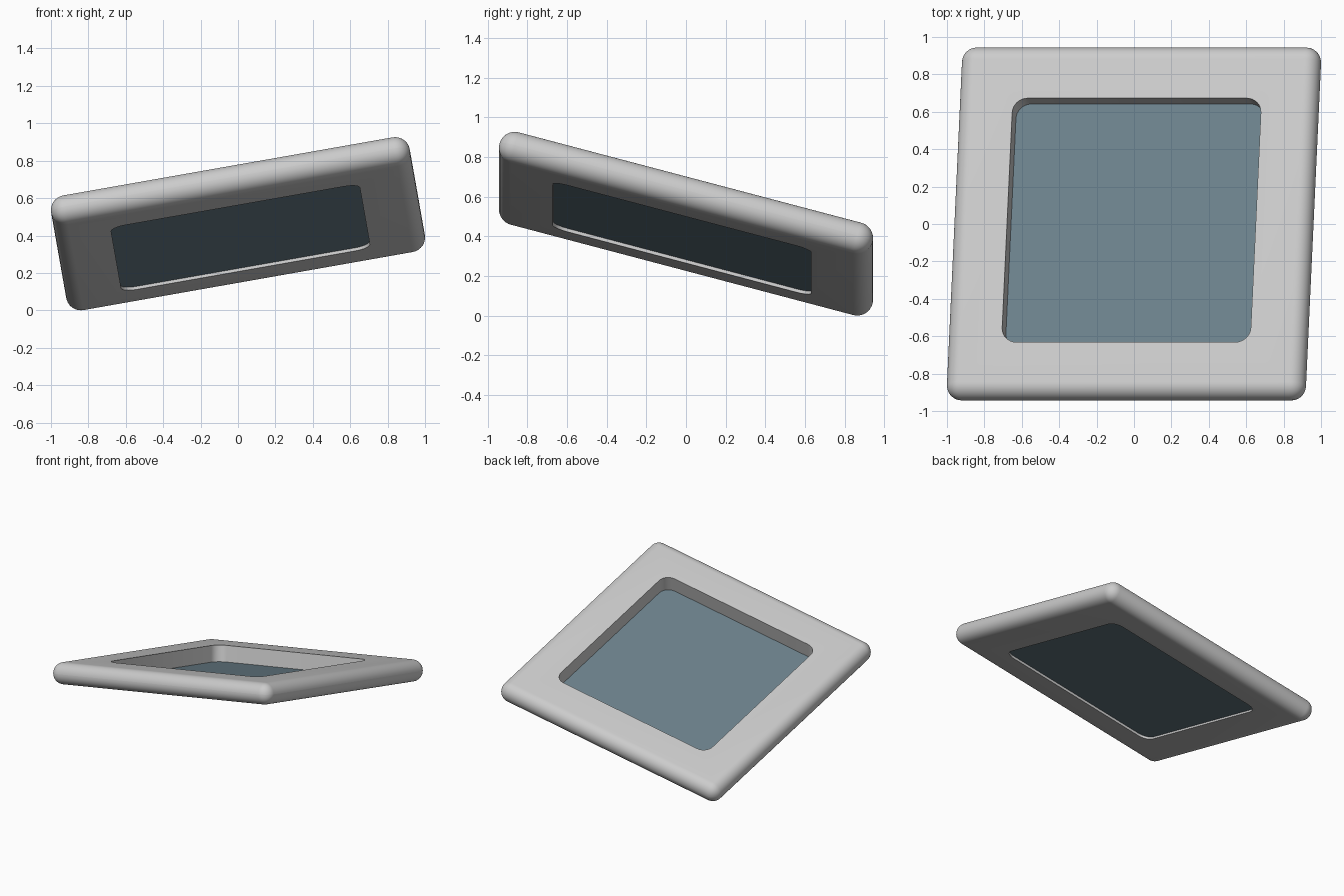
import bpy, bmesh
from math import radians

if "Cube" in bpy.data.objects:
    bpy.data.objects.remove(bpy.data.objects["Cube"])

TILT = (radians(-15), radians(-10), 0)
CENTRE = (0, 0, 0.463)


def box(name, size, z=0, corner=0):
    """Box in the tilted frame; corner rounds only the upright edges."""
    bm = bmesh.new()
    bmesh.ops.create_cube(bm, size=1)
    bmesh.ops.scale(bm, vec=size, verts=bm.verts)
    bmesh.ops.translate(bm, vec=(0, 0, z), verts=bm.verts)
    if corner:
        upright = [e for e in bm.edges
                   if abs(e.verts[0].co.z - e.verts[1].co.z) > 1e-4]
        bmesh.ops.bevel(bm, geom=upright, offset=corner, segments=8,
                        profile=0.5, affect='EDGES')
    me = bpy.data.meshes.new(name)
    bm.to_mesh(me)
    bm.free()
    ob = bpy.data.objects.new(name, me)
    bpy.context.collection.objects.link(ob)
    ob.location = CENTRE
    ob.rotation_euler = TILT
    return ob


def smooth(ob):
    bpy.ops.object.select_all(action='DESELECT')
    ob.select_set(True)
    bpy.context.view_layer.objects.active = ob
    bpy.ops.object.shade_smooth_by_angle(angle=radians(35))


# frame with fully rounded outer edges
frame = box("frame", (1.947, 1.947, 0.16))
bevel = frame.modifiers.new("round_edges", 'BEVEL')
bevel.width = 0.0797
bevel.segments = 10

# window opening
cutter = box("opening_cutter", (1.35, 1.35, 0.5), corner=0.08)
cutter.hide_render = True
cutter.hide_viewport = False
cutter.display_type = 'WIRE'
cut = frame.modifiers.new("opening", 'BOOLEAN')
cut.operation = 'DIFFERENCE'
cut.solver = 'EXACT'
cut.object = cutter

# apply the modifiers so the opening keeps crisp edges
bpy.context.view_layer.objects.active = frame
frame.select_set(True)
for m in ("round_edges", "opening"):
    bpy.ops.object.modifier_apply(modifier=m)
bpy.data.objects.remove(cutter)
smooth(frame)

# glass pane set low in the opening
glass = box("glass_pane", (1.354, 1.354, 0.022), z=-0.052, corner=0.08)
mat = bpy.data.materials.new("dark_glass")
mat.diffuse_color = (0.15, 0.22, 0.26, 1)
mat.use_nodes = True
mat.node_tree.nodes["Principled BSDF"].inputs["Base Color"].default_value = mat.diffuse_color
glass.data.materials.append(mat)
smooth(glass)
